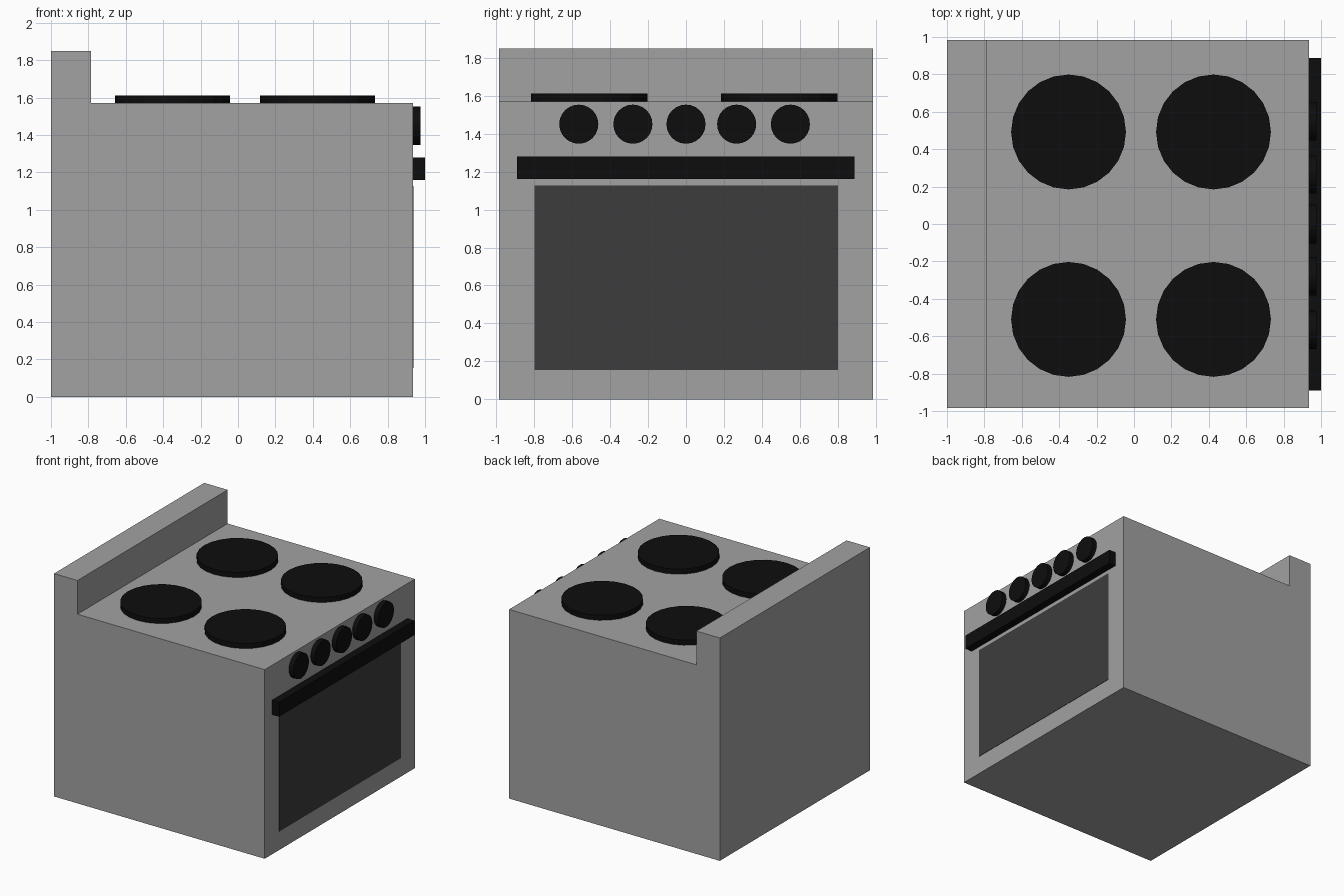
import bpy, bmesh, math
from mathutils import Matrix

if "Cube" in bpy.data.objects:
    bpy.data.objects.remove(bpy.data.objects["Cube"])


def material(name, v):
    m = bpy.data.materials.new(name)
    m.diffuse_color = (v, v, v, 1)
    m.use_nodes = True
    m.node_tree.nodes["Principled BSDF"].inputs["Base Color"].default_value = m.diffuse_color
    return m


STEEL = material("grey_enamel", 0.36)
BLACK = material("black", 0.004)
GLASS = material("dark_glass", 0.046)


def finish(name, bm, mat):
    bmesh.ops.recalc_face_normals(bm, faces=bm.faces)
    mesh = bpy.data.meshes.new(name)
    bm.to_mesh(mesh)
    bm.free()
    mesh.materials.append(mat)
    ob = bpy.data.objects.new(name, mesh)
    bpy.context.collection.objects.link(ob)
    return ob


def prism(name, profile, y0, y1, mat):
    """Extrude an (x, z) profile along y."""
    bm = bmesh.new()
    face = bm.faces.new([bm.verts.new((x, y0, z)) for x, z in profile])
    ext = bmesh.ops.extrude_face_region(bm, geom=[face])
    verts = [v for v in ext["geom"] if isinstance(v, bmesh.types.BMVert)]
    bmesh.ops.translate(bm, verts=verts, vec=(0, y1 - y0, 0))
    return finish(name, bm, mat)


def box(name, x0, x1, y0, y1, z0, z1, mat):
    return prism(name, [(x0, z0), (x1, z0), (x1, z1), (x0, z1)], y0, y1, mat)


def disc(name, centre, radius, depth, mat, along_x=False):
    bm = bmesh.new()
    rot = Matrix.Rotation(math.pi / 2, 4, 'Y') if along_x else Matrix()
    bmesh.ops.create_cone(bm, cap_ends=True, segments=24, radius1=radius,
                          radius2=radius, depth=depth,
                          matrix=Matrix.Translation(centre) @ rot)
    return finish(name, bm, mat)


FRONT, TOP, HALF = 0.935, 1.57, 0.985

# Body with raised splashback and a recess for the door
prism("stove_body", [(-1, 0), (0.85, 0), (0.85, 1.30), (FRONT, 1.30), (FRONT, TOP),
                     (-0.785, TOP), (-0.785, 1.85), (-1, 1.85)], -HALF, HALF, STEEL)

# Oven door, window plate and handle
box("oven_door", 0.85, FRONT, -HALF, HALF, 0, 1.30, STEEL)
box("oven_window", FRONT, FRONT + 0.003, -0.797, 0.80, 0.155, 1.127, GLASS)
box("door_handle", FRONT, 1.0, -0.89, 0.887, 1.16, 1.28, BLACK)

# Hot plates
for i, x in enumerate((-0.35, 0.425)):
    for j, y in enumerate((-0.51, 0.492)):
        disc(f"hot_plate_{i}{j}", (x, y, TOP + 0.021), 0.307, 0.042, BLACK)

# Control knobs
for i, y in enumerate((-0.565, -0.28, 0, 0.267, 0.55)):
    disc(f"control_knob_{i}", (FRONT + 0.02, y, 1.45), 0.103, 0.04, BLACK, True)
